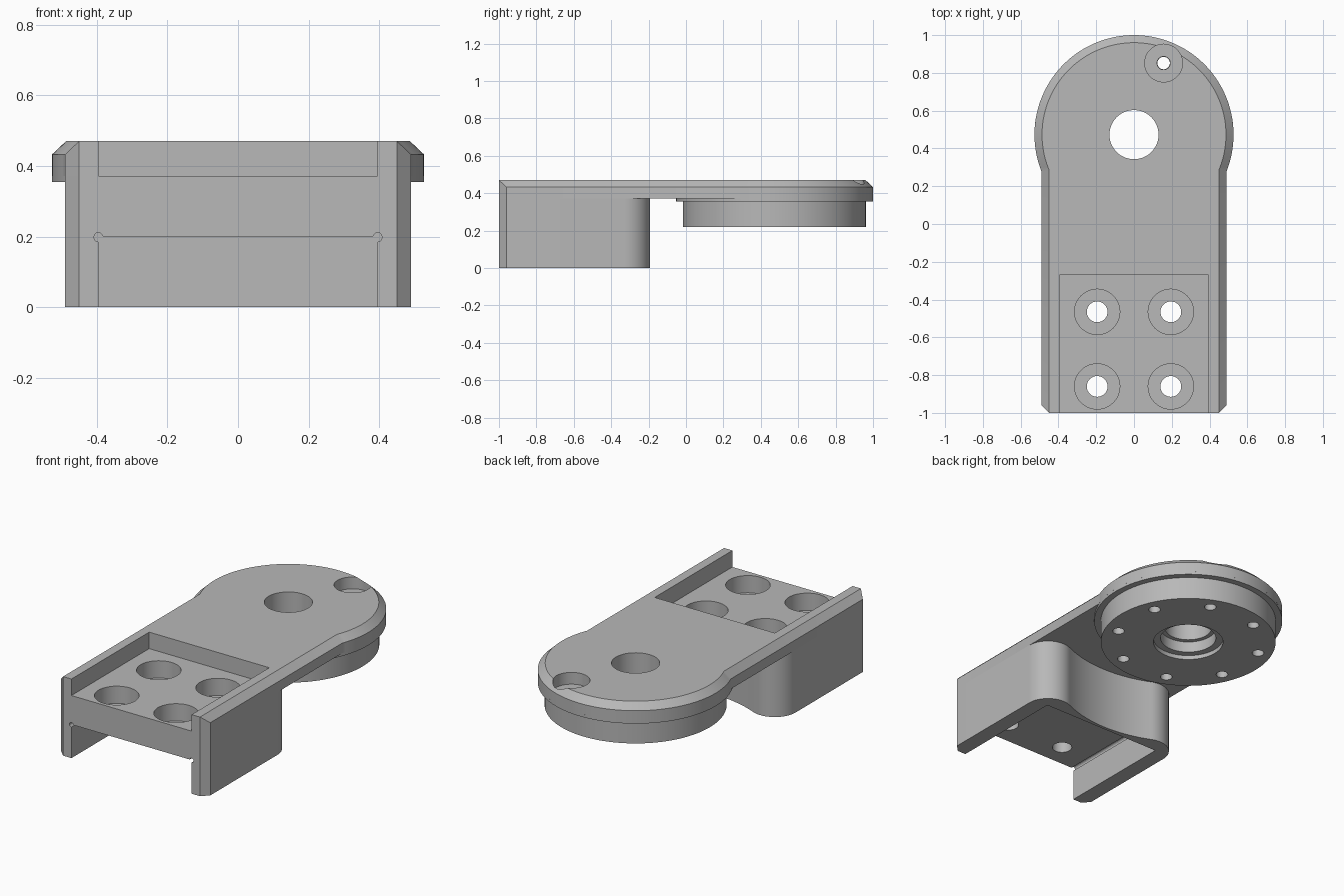
import bpy, bmesh, math

cube = bpy.data.objects.get("Cube")
if cube:
    bpy.data.objects.remove(cube, do_unlink=True)

GREY = (0.48, 0.48, 0.48, 1)
mat = bpy.data.materials.new("machined grey")
mat.use_nodes = True
mat.diffuse_color = GREY
mat.node_tree.nodes["Principled BSDF"].inputs["Base Color"].default_value = GREY

DISC_Y, PLATE_Z, TOP_Z = 0.473, 0.372, 0.47


def arc(cx, cy, r, a0, a1, n):
    steps = [math.radians(a0 + (a1 - a0) * i / n) for i in range(n + 1)]
    return [(cx + r * math.cos(a), cy + r * math.sin(a)) for a in steps]


def loft(name, layers):
    """Closed solid through a stack of (outline, z) layers."""
    bm = bmesh.new()
    rings = [[bm.verts.new((x, y, z)) for x, y in pts] for pts, z in layers]
    for low, high in zip(rings, rings[1:]):
        for i in range(len(low)):
            j = (i + 1) % len(low)
            bm.faces.new((low[i], low[j], high[j], high[i]))
    bm.faces.new(rings[0][::-1])
    bm.faces.new(rings[-1])
    bmesh.ops.recalc_face_normals(bm, faces=bm.faces)
    mesh = bpy.data.meshes.new(name)
    bm.to_mesh(mesh)
    bm.free()
    mesh.materials.append(mat)
    obj = bpy.data.objects.new(name, mesh)
    bpy.context.collection.objects.link(obj)
    return obj


def circle(x, y, r, n):
    return arc(x, y, r, 0, 360, n)[:-1]


def drill(x, y, r, z0, z1, n=48):
    return loft("drill_cutter", [(circle(x, y, r, n), z0), (circle(x, y, r, n), z1)])


def box(x, y0, y1, z0, z1):
    pts = [(-x, y0), (x, y0), (x, y1), (-x, y1)]
    return loft("box_cutter", [(pts, z0), (pts, z1)])


def cut(obj, cutters):
    for c in cutters:
        c.hide_render = True
        m = obj.modifiers.new("cut", 'BOOLEAN')
        m.operation, m.solver, m.object = 'DIFFERENCE', 'EXACT', c
    bpy.ops.object.select_all(action='DESELECT')
    obj.select_set(True)
    bpy.context.view_layer.objects.active = obj
    for m in list(obj.modifiers):
        bpy.ops.object.modifier_apply(modifier=m.name)
    for c in cutters:
        bpy.data.objects.remove(c, do_unlink=True)
    bpy.ops.object.shade_smooth_by_angle(angle=math.radians(25))


# Arm plate: straight arm ending in a round head, chamfered along the top edge
def arm_outline(inset, corner_y):
    half, r = 0.49 - inset, 0.527 - inset
    a = math.degrees(math.acos(half / r))
    return ([(-0.45, -1), (0.45, -1), (half, corner_y)]
            + arc(0, DISC_Y, r, -a, 180 + a, 96) + [(-half, corner_y)])


arm_plate = loft("arm_plate", [(arm_outline(0, -0.96), PLATE_Z),
                               (arm_outline(0, -0.96), TOP_Z - 0.038),
                               (arm_outline(0.04, -0.9995), TOP_Z)])

# Rotary disc under the head, with a wider flange
disc = loft("rotary_disc", [(circle(0, DISC_Y, 0.49, 96), 0.22),
                            (circle(0, DISC_Y, 0.49, 96), 0.355),
                            (circle(0, DISC_Y, 0.527, 96), 0.355),
                            (circle(0, DISC_Y, 0.527, 96), PLATE_Z)])

# Mounting block: rounded rear corners blending into a hollow around the disc
R = 0.137
cx, cy = 0.49 - R, -0.33
reach = math.hypot(cx, DISC_Y - cy) - R
lean = math.degrees(math.atan2(cx, DISC_Y - cy))
outline = ([(-0.45, -1), (0.45, -1), (0.49, -0.96)]
           + arc(cx, cy, R, 0, 90 + lean, 24)
           + arc(0, DISC_Y, reach, -90 + lean, -90 - lean, 24)[1:-1]
           + arc(-cx, cy, R, 90 - lean, 180, 24) + [(-0.49, -0.96)])
block = loft("mounting_block", [(outline, 0), (outline, PLATE_Z)])

# Bolt circle: one hole also passes through the plate
BOLT_R = 0.41
bolts = [(BOLT_R * math.cos(math.radians(22.5 + 45 * k)),
          DISC_Y + BOLT_R * math.sin(math.radians(22.5 + 45 * k))) for k in range(8)]
px, py = bolts[1]

# Plate openings: rear pocket, centre bore, counterbored access hole
cut(arm_plate, [box(0.395, -1.2, -0.27, 0.3, 0.6),
                drill(0, DISC_Y, 0.13, 0.3, 0.6, 64),
                drill(px, py, 0.035, 0.3, 0.6, 32),
                drill(px, py, 0.1, 0.4, 0.6)])

# Disc openings: stepped centre bore and bolt holes
cut(disc, [drill(0, DISC_Y, 0.13, 0.1, 0.5, 64),
           drill(0, DISC_Y, 0.155, 0.1, 0.31, 64),
           drill(0, DISC_Y, 0.195, 0.1, 0.245, 64)]
    + [drill(x, y, 0.033, 0.1, 0.5 if k == 1 else 0.34, 24)
       for k, (x, y) in enumerate(bolts)])

# Block openings: underside channel with corner reliefs, four counterbored holes
holes = [box(0.395, -1.2, -0.285, -0.1, 0.2)]
for x in (-0.195, 0.195):
    for y in (-0.465, -0.86):
        holes += [drill(x, y, 0.055, 0.1, 0.5, 32), drill(x, y, 0.12, 0.27, 0.5)]
for side in (-1, 1):
    relief = drill(0, 0, 0.013, 0, 0.915, 12)
    relief.rotation_euler.x = math.radians(90)
    relief.location = (side * 0.395, -0.285, 0.198)
    holes.append(relief)
bpy.context.view_layer.update()
cut(block, holes)
